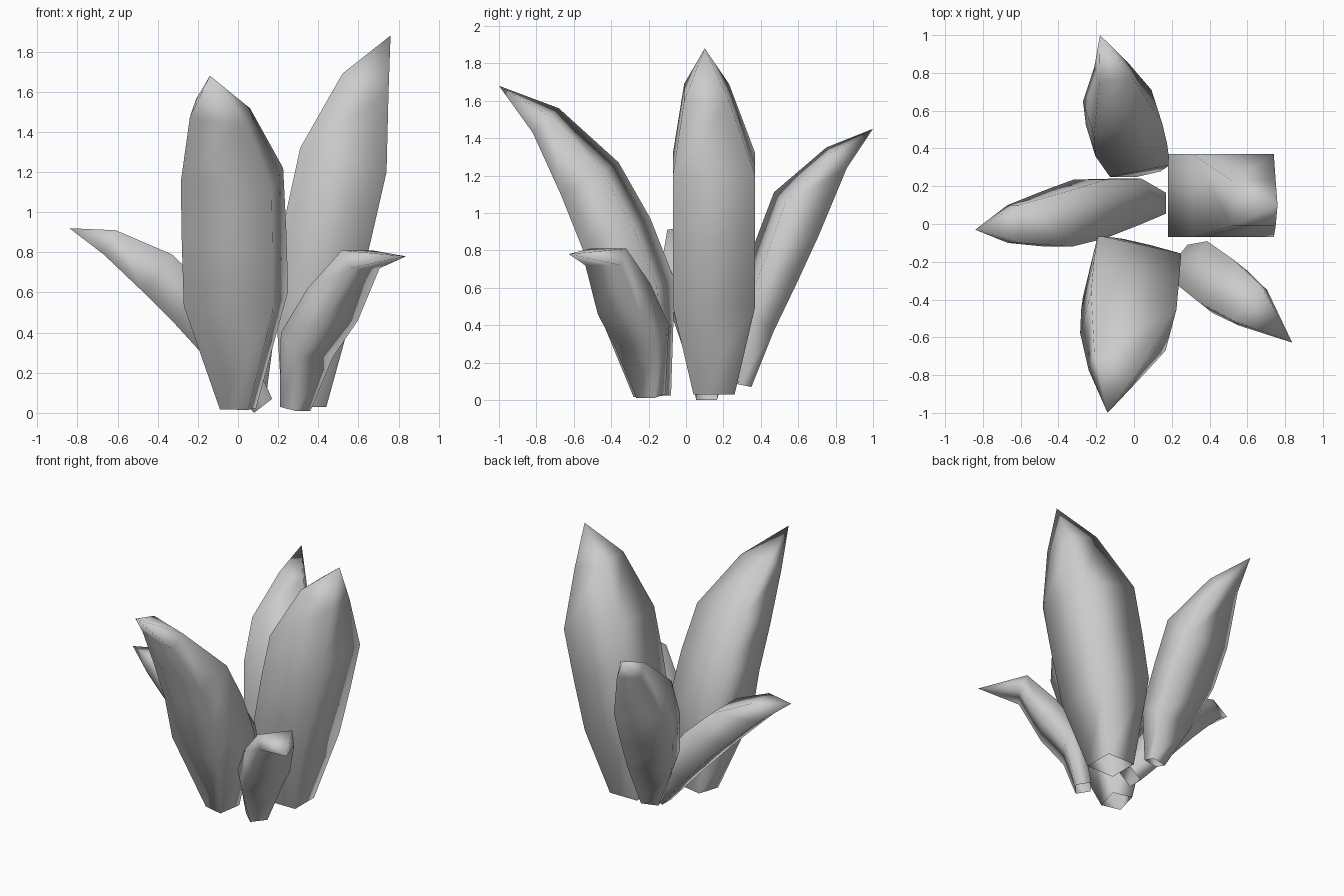
import bpy, bmesh, math
from mathutils import Vector

if "Cube" in bpy.data.objects:
    bpy.data.objects.remove(bpy.data.objects["Cube"])


def leaf(name, azimuth, rings, tip, roll=0.0):
    """Four-sided tapering leaf, open at the base.
    ring = inner (r, z), outer (r, z), half width, sideways offset.
    roll turns the cross-section inside those limits."""
    a, t = math.radians(azimuth), math.radians(roll)
    out = Vector((math.cos(a), math.sin(a), 0))
    side = Vector((-math.sin(a), math.cos(a), 0))
    up = Vector((0, 0, 1))
    cs, sn, sg = math.cos(t), abs(math.sin(t)), math.copysign(1, t)
    bm = bmesh.new()
    loops = []
    for ri, zi, ro, zo, w, c in rings:
        inner = out * ri + up * zi + side * c
        outer = out * ro + up * zo + side * c
        mid = (inner + outer) / 2
        depth = (outer - inner).normalized()
        d = (outer - inner).length / 2
        # rolled rectangle that fits the given width and depth
        hw = (w * cs - d * sn) / (cs * cs - sn * sn)
        hd = (d * cs - w * sn) / (cs * cs - sn * sn)
        loop = []
        for u, v in ((hw, hd), (hw, -hd), (-hw, -hd), (-hw, hd)):
            p = mid + side * (u * cs - v * sn * sg) + depth * (v * cs + u * sn * sg)
            loop.append(bm.verts.new(p))
        loops.append(loop)
    for lo, hi in zip(loops, loops[1:]):
        for i in range(4):
            j = (i + 1) % 4
            bm.faces.new((lo[i], lo[j], hi[j], hi[i]))
    r, z, c = tip
    top = bm.verts.new(out * r + up * z + side * c)
    for i in range(4):
        bm.faces.new((loops[-1][i], loops[-1][(i + 1) % 4], top))
    bmesh.ops.recalc_face_normals(bm, faces=bm.faces)
    for f in bm.faces:
        f.smooth = True
    mesh = bpy.data.meshes.new(name)
    bm.to_mesh(mesh)
    bm.free()
    bpy.context.collection.objects.link(bpy.data.objects.new(name, mesh))


# tallest leaf, leaning right
leaf("tall_leaf_right", 0, [
    (.22, .03, .44, .03, .11, .15), (.18, .66, .57, .50, .22, .15),
    (.24, 1.0, .66, .85, .22, .15), (.31, 1.32, .74, 1.2, .22, .15),
    (.52, 1.69, .75, 1.60, .12, .11)], (.76, 1.88, .10))

# wide leaf, leaning forward
leaf("tall_leaf_front", -90, [
    (.08, .025, .28, .015, .09, 0), (.06, .64, .48, .50, .26, -.01),
    (.19, .97, .55, .80, .26, -.02), (.36, 1.27, .67, 1.10, .255, -.03),
    (.68, 1.56, .82, 1.43, .15, -.09)], (1.0, 1.68, -.14), 13)

# middle leaf, leaning back (sideways axis points to -x)
leaf("medium_leaf_back", 90, [
    (.25, .09, .35, .07, .07, -.07), (.25, .50, .47, .37, .18, -.01),
    (.36, .82, .59, .62, .215, .04), (.47, 1.11, .71, .88, .21, .06),
    (.75, 1.35, .86, 1.24, .10, .11)], (1.0, 1.45, .18), -13)

# low leaf, leaning left (sideways axis points to -y)
leaf("low_leaf_left", 180, [
    (-.17, .07, -.08, .0, .055, -.11), (-.04, .36, .12, .23, .12, -.12),
    (.15, .62, .32, .45, .155, -.08), (.33, .79, .47, .60, .15, -.03),
    (.61, .91, .67, .79, .10, 0)], (.84, .92, .03))

# short drooping leaf at the front right
leaf("low_leaf_front_right", -38.5, [
    (.29, .03, .39, .01, .06, .03), (.36, .40, .47, .28, .14, .03),
    (.53, .62, .62, .46, .145, .035), (.72, .81, .77, .72, .12, .045)],
    (1.046, .78, .03))
